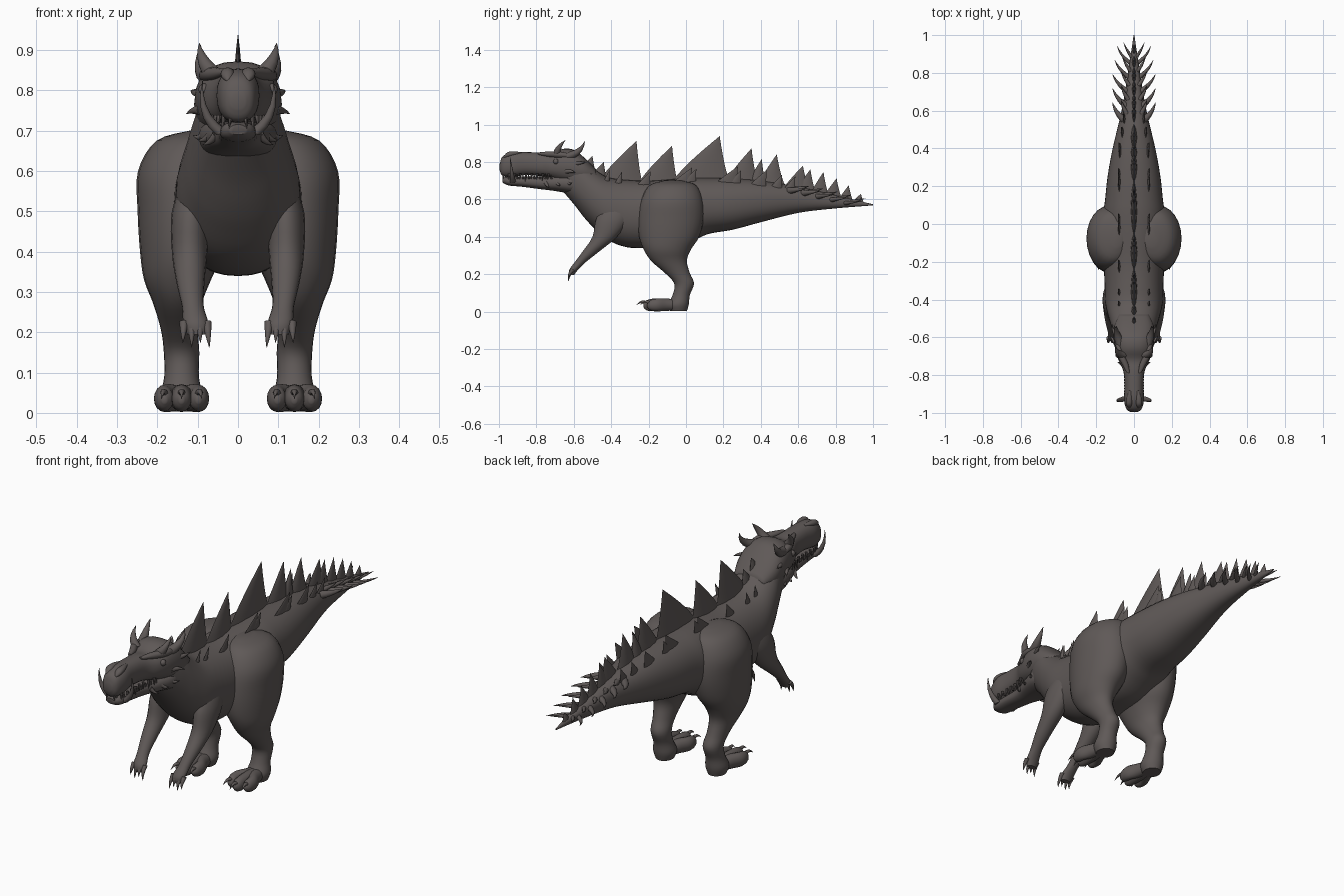
import bpy
import bmesh
import math
from mathutils import Vector

default_cube = bpy.data.objects.get("Cube")
if default_cube:
    bpy.data.objects.remove(default_cube, do_unlink=True)

hide = bpy.data.materials.new("dark_grey_brown_hide")
hide.use_nodes = True
colour = (0.115, 0.1, 0.096, 1)
hide.diffuse_color = colour
hide.node_tree.nodes["Principled BSDF"].inputs["Base Color"].default_value = colour

X, Y, Z = Vector((1, 0, 0)), Vector((0, 1, 0)), Vector((0, 0, 1))
SIDES = (("left", 1), ("right", -1))


def finish(name, bm, angle=50):
    """Turn a bmesh into a shaded object."""
    bmesh.ops.recalc_face_normals(bm, faces=bm.faces)
    mesh = bpy.data.meshes.new(name)
    bm.to_mesh(mesh)
    bm.free()
    mesh.materials.append(hide)
    obj = bpy.data.objects.new(name, mesh)
    bpy.context.collection.objects.link(obj)
    bpy.ops.object.select_all(action="DESELECT")
    obj.select_set(True)
    bpy.context.view_layer.objects.active = obj
    bpy.ops.object.shade_smooth_by_angle(angle=math.radians(angle))
    return obj


def smooth_path(stations, steps):
    """Catmull-Rom interpolation of station tuples."""
    padded = [stations[0], *stations, stations[-1]]
    result = []
    for p, q, r, s in zip(padded, padded[1:], padded[2:], padded[3:]):
        for k in range(steps):
            t = k / steps
            result.append([
                b + (c - a) * t / 2
                + (a - 2.5 * b + 2 * c - d / 2) * t * t
                + (1.5 * (b - c) + (d - a) / 2) * t ** 3
                for a, b, c, d in zip(p, q, r, s)])
    return result + [stations[-1]]


def add_loft(bm, stations, u, v, sides=24, steps=4, square=1.0):
    """Skin elliptical rings given as (x, y, z, radius_u, radius_v)."""
    rings = []
    for x, y, z, ru, rv in smooth_path(stations, steps):
        ring = []
        for k in range(sides):
            angle = math.tau * k / sides
            c, s = math.cos(angle), math.sin(angle)
            offset = (u * math.copysign(abs(c) ** square, c) * max(ru, 0.0005)
                      + v * math.copysign(abs(s) ** square, s) * max(rv, 0.0005))
            ring.append(bm.verts.new(Vector((x, y, z)) + offset))
        rings.append(ring)
    for low, high in zip(rings, rings[1:]):
        for k in range(sides):
            j = (k + 1) % sides
            bm.faces.new((low[k], low[j], high[j], high[k]))
    bm.faces.new(rings[0])
    bm.faces.new(rings[-1])


def loft(name, stations, u, v, **options):
    bm = bmesh.new()
    add_loft(bm, stations, u, v, **options)
    return finish(name, bm)


def profile(rows):
    """Rows of (y, bottom, top, half width) become stations along y."""
    return [(0, y, (low + top) / 2, w, (top - low) / 2) for y, low, top, w in rows]


def mirrored(stations, sign):
    return [(sign * s[0], *s[1:]) for s in stations]


def add_spike(bm, base, tip, radius, bend=(0, 0, 0), sign=1, sides=8):
    """Curved pointed cone from base to tip."""
    a, b, c = (Vector((sign * p[0], p[1], p[2])) for p in (base, tip, bend))
    axis = (b - a).normalized()
    u = axis.orthogonal().normalized()
    stations = []
    for k in range(6):
        t = k / 5
        r = radius * (1 - t) ** 0.8
        stations.append((*(a.lerp(b, t) + c * 4 * t * (1 - t)), r, r))
    add_loft(bm, stations, u, axis.cross(u), sides=sides, steps=1)


def add_plate(bm, front, back, base, tip, x=0.0, lean=0.0, thick=0.012):
    """Swept-back plate with a bulging leading edge; tip is (y, z)."""
    stations = []
    for k in range(9):
        t = k / 8
        near = front + (tip[0] - front) * t ** 1.2
        far = back + (tip[0] - back) * t ** 0.6
        stations.append((x + lean * t, (near + far) / 2, base + (tip[1] - base) * t,
                         thick * (1 - t) ** 0.7, (far - near) / 2))
    add_loft(bm, stations, X, Y, sides=8, steps=1, square=1.3)


# Torso, neck and tail
trunk = [
    (-.66, .645, .84, .075), (-.6, .575, .84, .1), (-.55, .51, .815, .117),
    (-.5, .455, .77, .133), (-.42, .385, .72, .152), (-.32, .345, .705, .156),
    (-.2, .34, .7, .16), (-.05, .345, .71, .165), (.06, .39, .715, .162),
    (.13, .418, .715, .153), (.25, .438, .712, .14), (.4, .478, .7, .113),
    (.6, .528, .668, .066), (.8, .552, .622, .032), (1, .568, .574, .002)]
loft("body_and_tail", profile(trunk), X, Z, sides=36, square=.9)


def trunk_at(y):
    """Top height and half width of the trunk at y."""
    for p, q in zip(trunk, trunk[1:]):
        if p[0] <= y <= q[0]:
            t = (y - p[0]) / (q[0] - p[0])
            return p[2] + (q[2] - p[2]) * t, p[3] + (q[3] - p[3]) * t
    return trunk[-1][2:]


# Head: skull with snout, and lower jaw
skull = [
    (-.996, .755, .79, .018), (-.98, .725, .83, .04), (-.93, .72, .852, .053),
    (-.86, .73, .853, .05), (-.78, .725, .85, .056), (-.72, .71, .845, .082),
    (-.66, .69, .87, .1), (-.6, .68, .865, .108), (-.54, .68, .82, .105),
    (-.48, .69, .76, .08)]
loft("skull", profile(skull), X, Z, square=.85)
jaw = [
    (-.98, .69, .715, .02), (-.95, .675, .722, .042), (-.88, .668, .722, .046),
    (-.78, .655, .722, .052), (-.7, .645, .73, .077), (-.62, .63, .74, .097),
    (-.54, .61, .76, .09)]
loft("lower_jaw", profile(jaw), X, Z, square=.85)

thigh_to_ankle = [
    (.09, -.07, .7, .03, .05), (.112, -.07, .675, .09, .125),
    (.13, -.075, .6, .118, .165), (.135, -.08, .5, .114, .175),
    (.14, -.09, .4, .103, .16), (.15, -.1, .33, .083, .125),
    (.15, -.09, .27, .06, .095), (.145, -.045, .205, .046, .066),
    (.14, -.01, .15, .044, .053), (.14, -.025, .09, .043, .046),
    (.14, -.04, .04, .052, .055), (.14, -.04, .004, .04, .045)]
arm_path = [
    (.1, -.36, .6, .03, .06), (.117, -.39, .5, .047, .09),
    (.12, -.435, .4, .044, .066), (.118, -.505, .325, .035, .046),
    (.112, -.565, .265, .027, .03), (.105, -.6, .225, .031, .024),
    (.102, -.612, .195, .024, .014)]

for side, sign in SIDES:
    # Hind leg, foot and toes
    loft(side + "_hind_leg", mirrored(thigh_to_ankle, sign), X, Y)
    feet, claws = bmesh.new(), bmesh.new()
    for spread in (-1, 0, 1):
        tx, ty = .14 + .042 * spread, -.19 - .02 * (spread == 0)
        toe = [(.14 + .01 * spread, -.03, .035, .02, .025),
               (.14 + .02 * spread, -.1, .037, .03, .033),
               (tx, ty + .04, .036, .026, .034),
               (tx, ty, .034, .021, .027), (tx, ty - .018, .032, .006, .008)]
        add_loft(feet, mirrored(toe, sign), X, Z, sides=16)
        add_spike(claws, (tx, ty, .045), (tx + .008 * spread, ty - .055, .035),
                  .011, (0, 0, .012), sign)
    finish(side + "_toes", feet)

    # Arm with four clawed fingers
    loft(side + "_arm", mirrored(arm_path, sign), X, Y, sides=18)
    for k in range(4):
        fx = .077 + .019 * k
        add_spike(claws, (fx, -.603, .225), (fx - .006 + .003 * k, -.628, .162 + .012 * (k % 2)),
                  .012, (0, -.008, 0), sign)
    finish(side + "_claws", claws)

    # Crown horns, cheek spikes and snout tusk
    horns = bmesh.new()
    add_spike(horns, (.058, -.69, .835), (.096, -.645, .917), .024, (.01, -.012, 0), sign, 12)
    add_spike(horns, (.07, -.635, .83), (.092, -.54, .912), .026, (.012, .014, -.012), sign, 12)
    add_spike(horns, (.09, -.64, .75), (.128, -.59, .742), .015, (0, 0, .004), sign)
    add_spike(horns, (.085, -.6, .79), (.115, -.53, .8), .014, (.008, 0, 0), sign)
    add_spike(horns, (.04, -.925, .695), (.088, -.94, .825), .016, (.018, 0, -.012), sign, 12)
    for k in range(3):
        y = -.75 + .06 * k
        add_spike(horns, (.055 + .015 * k, y, .69), (.088 + .012 * k, y + .02, .665 + .012 * k),
                  .011, (0, 0, -.006), sign)
    finish(side + "_horns", horns)

    # Brow ridge, eye and nostril bump
    face = bmesh.new()
    brow = [(.03, -.79, .845, .008, .006), (.048, -.74, .842, .017, .014),
            (.072, -.69, .84, .019, .017), (.082, -.64, .835, .015, .014),
            (.08, -.6, .825, .004, .004)]
    add_loft(face, mirrored(brow, sign), X, Z, sides=12)
    nose = [(.024, -.975, .825, .004, .004), (.026, -.955, .838, .016, .014),
            (.025, -.92, .845, .015, .012), (.02, -.88, .848, .004, .004)]
    add_loft(face, mirrored(nose, sign), X, Z, sides=12)
    finish(side + "_brow_and_nose", face)
    bpy.ops.mesh.primitive_uv_sphere_add(segments=16, ring_count=10, radius=.015,
                                         location=(sign * .083, -.695, .802))
    eye = bpy.context.object
    eye.name = side + "_eye"
    eye.data.materials.append(hide)
    bpy.ops.object.shade_smooth()

    # Teeth along both jaws
    teeth = bmesh.new()
    for k in range(9):
        y = -.975 + .03 * k
        x = min(.018 + .017 * k, .047) + max(0, k - 6) * .008
        size = .034 if k % 3 == 1 else .024
        add_spike(teeth, (x, y, .738), (x + .004, y - .004, .73 - size), .007, sign=sign, sides=6)
        add_spike(teeth, (x, y + .015, .71), (x + .006, y + .013, .722 + size / 2),
                  .006, sign=sign, sides=6)
    finish(side + "_teeth", teeth)

    # Row of small back scutes beside the crest
    scutes = bmesh.new()
    for y, length in ((-.43, .04), (-.37, .05), (-.24, .09), (-.04, .13), (.0, .1),
                      (.2, .14), (.25, .08), (.37, .11), (.47, .08), (.54, .08)):
        top, width = trunk_at(y)
        add_plate(scutes, y - length / 2, y + length / 2, top - .055,
                  (y + length * .55, top + .02 + length * .3),
                  sign * min(.075, width * .6), sign * .01, .009)
    finish(side + "_back_scutes", scutes)

    # Swept-back spikes on the tail flanks
    spikes = bmesh.new()
    for k in range(5):
        y = .55 + .075 * k
        top, width = trunk_at(y)
        out = .115 - .012 * max(0, k - 2)
        add_spike(spikes, (width * .65, y, top - .03), (out, y + .095, top - .018),
                  .02 - .002 * k, (.008, -.005, 0), sign, 10)
        add_spike(spikes, (width * .5, y + .035, top - .022), (out * .6, y + .11, top - .004),
                  .014 - .001 * k, (.004, 0, 0), sign)
    finish(side + "_tail_spikes", spikes)

# Crest of tall plates along the spine: front, back, tip y, tip height
crest = bmesh.new()
for front, back, tip_y, tip_z in (
        (-.58, -.48, -.5, .832), (-.52, -.42, -.44, .8), (-.47, -.23, -.265, .912),
        (-.25, -.04, -.075, .886), (-.07, .24, .18, .938), (.21, .39, .35, .872),
        (.33, .43, .405, .815), (.38, .54, .485, .84), (.51, .67, .625, .78),
        (.58, .7, .665, .76), (.66, .77, .735, .745), (.73, .84, .805, .712),
        (.81, .9, .87, .675), (.88, .96, .935, .63)):
    ground = min(trunk_at(front)[0], trunk_at(back)[0]) - .012
    add_plate(crest, front, back, ground, (tip_y, tip_z), thick=.018 if tip_y < .5 else .012)
finish("spine_crest", crest)
